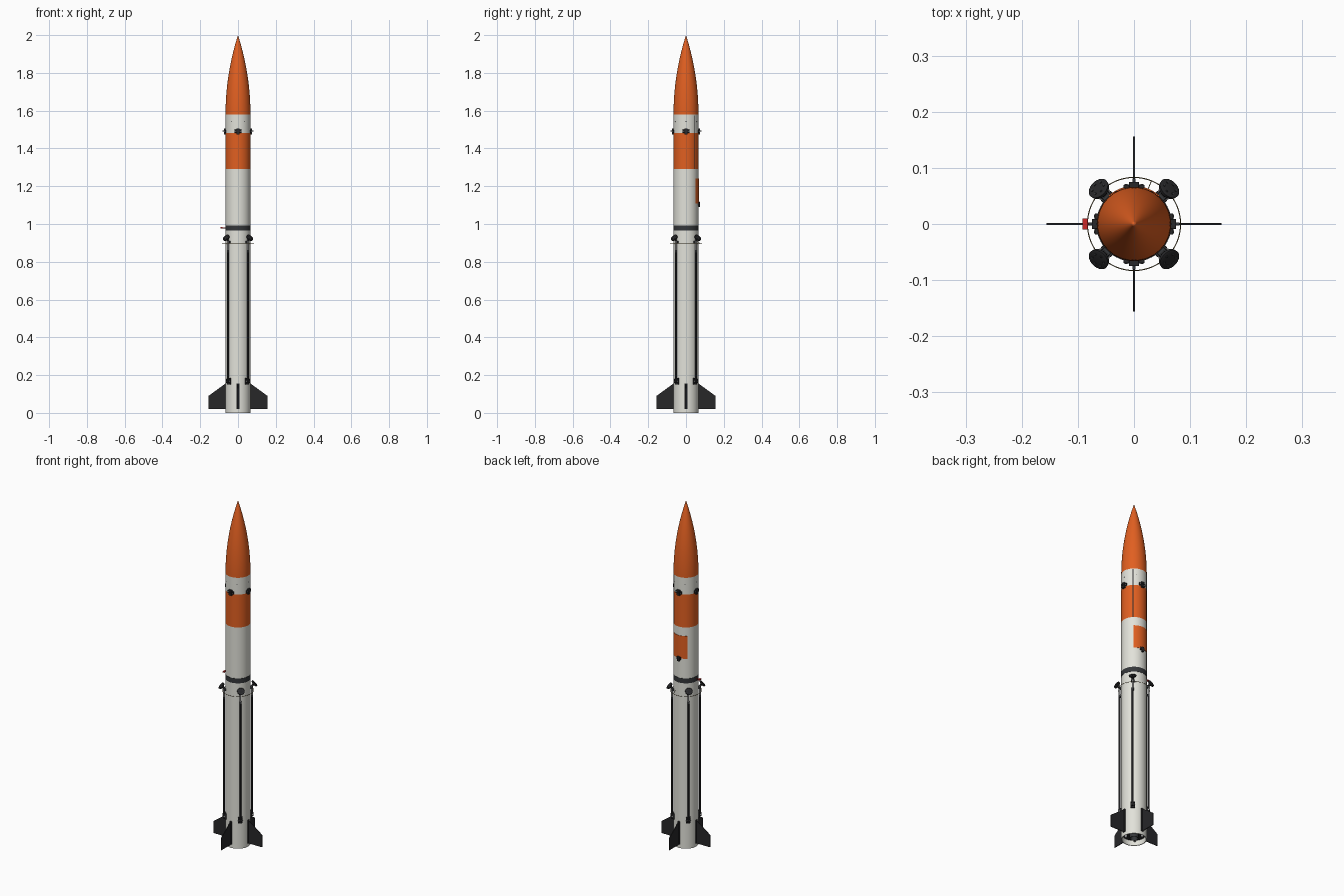
import bpy, bmesh
from math import pi, sin, cos, sqrt, radians
from mathutils import Matrix, Vector

if "Cube" in bpy.data.objects:
    bpy.data.objects.remove(bpy.data.objects["Cube"])

R = 0.066


def material(name, rgb):
    m = bpy.data.materials.new(name)
    m.diffuse_color = (*rgb, 1)
    m.use_nodes = True
    m.node_tree.nodes["Principled BSDF"].inputs["Base Color"].default_value = m.diffuse_color
    return m


ORANGE = material("orange", (0.75, 0.115, 0.015))
WHITE = material("white", (0.76, 0.76, 0.70))
DARK = material("dark", (0.02, 0.02, 0.022))
BAND = material("band", (0.035, 0.038, 0.042))
SILVER = material("silver", (0.55, 0.56, 0.58))
RED = material("red", (0.6, 0.02, 0.02))
CORD = material("cord", (0.12, 0.08, 0.02))


def finish(bm, name, mat, xf=Matrix(), bevel=0):
    bmesh.ops.remove_doubles(bm, verts=bm.verts, dist=1e-6)
    bmesh.ops.recalc_face_normals(bm, faces=bm.faces)
    me = bpy.data.meshes.new(name)
    bm.to_mesh(me)
    bm.free()
    ob = bpy.data.objects.new(name, me)
    bpy.context.collection.objects.link(ob)
    ob.matrix_world = xf
    me.materials.append(mat)
    if bevel:
        mod = ob.modifiers.new("bevel", 'BEVEL')
        mod.width, mod.segments = bevel, 2
    bpy.ops.object.select_all(action='DESELECT')
    ob.select_set(True)
    bpy.context.view_layer.objects.active = ob
    bpy.ops.object.shade_smooth_by_angle(angle=radians(35))
    return ob


def lathe(name, profile, mat, xf=Matrix(), segs=64, a0=0, a1=2 * pi, loop=False):
    """Revolve (radius, z) points; a partial arc with loop=True gets end caps."""
    bm = bmesh.new()
    rows = [[bm.verts.new((r * cos(a), r * sin(a), z)) for r, z in profile]
            for a in (a0 + (a1 - a0) * i / segs for i in range(segs + 1))]
    n = len(profile)
    for p, q in zip(rows, rows[1:]):
        for j in range(n if loop else n - 1):
            k = (j + 1) % n
            bm.faces.new((p[j], q[j], q[k], p[k]))
    if loop and a1 - a0 < 6.28:
        bm.faces.new(rows[0])
        bm.faces.new(rows[-1])
    return finish(bm, name, mat, xf)


def box(name, size, mat, xf, bevel=0.001):
    bm = bmesh.new()
    bmesh.ops.create_cube(bm, size=1)
    bmesh.ops.scale(bm, vec=size, verts=bm.verts)
    return finish(bm, name, mat, xf, bevel)


def rod(name, a, b, r, mat, xf=Matrix(), segs=16):
    """Capped cylinder between two points."""
    a, b = Vector(a), Vector(b)
    bm = bmesh.new()
    bmesh.ops.create_cone(bm, cap_ends=True, segments=segs, radius1=r, radius2=r, depth=(b - a).length)
    rot = (b - a).to_track_quat('Z', 'Y').to_matrix().to_4x4()
    return finish(bm, name, mat, xf @ Matrix.Translation((a + b) / 2) @ rot)


def around(deg):
    return Matrix.Rotation(radians(deg), 4, 'Z')


def at(x, y, z):
    return Matrix.Translation((x, y, z))


# Body tubes: lower tube is hollow at the tail
lathe("lower_tube", [(0.062, 0.06), (0.062, 0), (R, 0), (R, 0.967)], WHITE)
lathe("coupler_band", [(0.06, 0.965), (0.0672, 0.965), (0.0672, 0.993), (0.06, 0.993)], BAND)
lathe("upper_tube", [(R, 0.99), (R, 1.29)], WHITE)
lathe("orange_tube", [(R, 1.29), (R, 1.482)], ORANGE)
lathe("avionics_tube", [(R, 1.482), (R, 1.58)], WHITE)

# Tangent ogive nose
L = 0.42
rho = (R * R + L * L) / (2 * R)
nose = [(max(0, sqrt(rho * rho - (L * i / 28) ** 2) + R - rho), 1.58 + L * i / 28) for i in range(28)]
lathe("nose_cone", [(0, 1.58)] + nose + [(0, 2.0)], ORANGE)

# Motor section inside the tail
lathe("tail_bulkhead", [(0, 0.03), (0.062, 0.03), (0.062, 0.04), (0, 0.04)], DARK)
lathe("motor_nozzle", [(0, 0.03), (0.012, 0.028), (0.02, 0.006), (0.023, 0.006), (0.023, 0.03)], BAND, segs=32)
for d in range(0, 360, 90):
    rod("tail_bolt", (0.042, 0, 0.014), (0.042, 0, 0.032), 0.006, SILVER, around(d + 45))

# Fins with root mounts
for d in range(0, 360, 90):
    bm = bmesh.new()
    pts = [(0.064, 0.02), (0.156, 0.02), (0.156, 0.09), (0.064, 0.157)]
    f = bm.faces.new([bm.verts.new((x, -0.0018, z)) for x, z in pts])
    ext = bmesh.ops.extrude_face_region(bm, geom=[f])
    bmesh.ops.translate(bm, vec=(0, 0.0036, 0), verts=[v for v in ext["geom"] if isinstance(v, bmesh.types.BMVert)])
    finish(bm, "fin", DARK, around(d))
    box("fin_mount", (0.006, 0.016, 0.136), DARK, around(d) @ at(0.067, 0, 0.088), 0.002)

# Folded landing legs
for d in range(45, 360, 90):
    m = around(d)
    box("leg_hinge_base", (0.008, 0.024, 0.036), DARK, m @ at(0.068, 0, 0.168))
    for s in (-1, 1):
        box("leg_hinge_cheek", (0.014, 0.004, 0.022), DARK, m @ at(0.075, s * 0.008, 0.168))
    rod("leg_hinge_pin", (0.076, -0.012, 0.168), (0.076, 0.012, 0.168), 0.003, SILVER, m)
    rod("leg_tube", (0.075, 0, 0.16), (0.075, 0, 0.86), 0.0052, DARK, m)
    rod("leg_piston", (0.075, 0, 0.855), (0.075, 0, 0.918), 0.0042, SILVER, m)
    rod("leg_collar", (0.075, 0, 0.85), (0.075, 0, 0.862), 0.0065, BAND, m)
    box("leg_latch", (0.012, 0.016, 0.012), BAND, m @ at(0.07, 0, 0.905))
    rod("ankle", (0.075, 0, 0.913), (0.085, 0, 0.924), 0.006, DARK, m)
    pad = m @ at(0.084, 0, 0.923) @ Matrix.Rotation(radians(48), 4, 'Y')
    lathe("foot_pad", [(0, -0.003), (0.009, -0.003), (0.019, 0.002), (0.02, 0.008), (0.017, 0.0095), (0, 0.0075)],
          DARK, pad, 32)
    for k in range(6):
        rod("pad_stud", (0.012, 0, 0.007), (0.012, 0, 0.0105), 0.0022, BAND, pad @ around(k * 60), 8)

# Retaining cord holding the legs
ring = [(0.083 + 0.0009 * cos(k * pi / 3), 0.895 + 0.0009 * sin(k * pi / 3)) for k in range(6)]
lathe("retaining_cord", ring, CORD, loop=True)
rod("cord_tie", (0.064, 0, 0.91), (0.083, 0, 0.895), 0.0009, CORD, around(68), 6)

# Folded control-fin brackets
for d in range(0, 360, 90):
    m = around(d)
    box("control_bracket", (0.006, 0.038, 0.016), DARK, m @ at(0.067, 0, 1.491))
    box("control_servo", (0.010, 0.018, 0.032), DARK, m @ at(0.070, 0, 1.49))
    rod("control_shaft", (0.066, 0, 1.493), (0.081, 0, 1.493), 0.003, BAND, m)
    for s in (-1, 1):
        rod("bracket_screw", (0.068, s * 0.014, 1.491), (0.0715, s * 0.014, 1.491), 0.002, SILVER, m, 8)

# Vent holes, shroud line strip
for d in range(0, 360, 60):
    rod("vent", (0.064, 0, 1.543), (0.0666, 0, 1.543), 0.0022, DARK, around(d), 12)
strip = [(0.065, 1.29), (0.0672, 1.29), (0.0672, 1.575), (0.065, 1.575)]
lathe("riser_strip", strip, DARK, around(45), 4, -0.03, 0.03, True)

# Rear parachute hatch with latch
hatch = [(0.065, 1.108), (0.0678, 1.108), (0.0678, 1.24), (0.065, 1.24)]
lathe("rear_hatch", hatch, ORANGE, around(90), 20, radians(-42), radians(42), True)
box("hatch_latch_base", (0.006, 0.026, 0.018), DARK, around(90) @ at(0.067, 0, 1.108))
box("hatch_latch", (0.008, 0.012, 0.028), DARK, around(90) @ at(0.069, 0, 1.104))

# Red safety pin on the left side
rod("safety_pin", (-0.06, 0, 0.98), (-0.084, 0, 0.98), 0.0025, RED)
box("safety_tag", (0.010, 0.020, 0.007), RED, at(-0.087, 0, 0.98))
